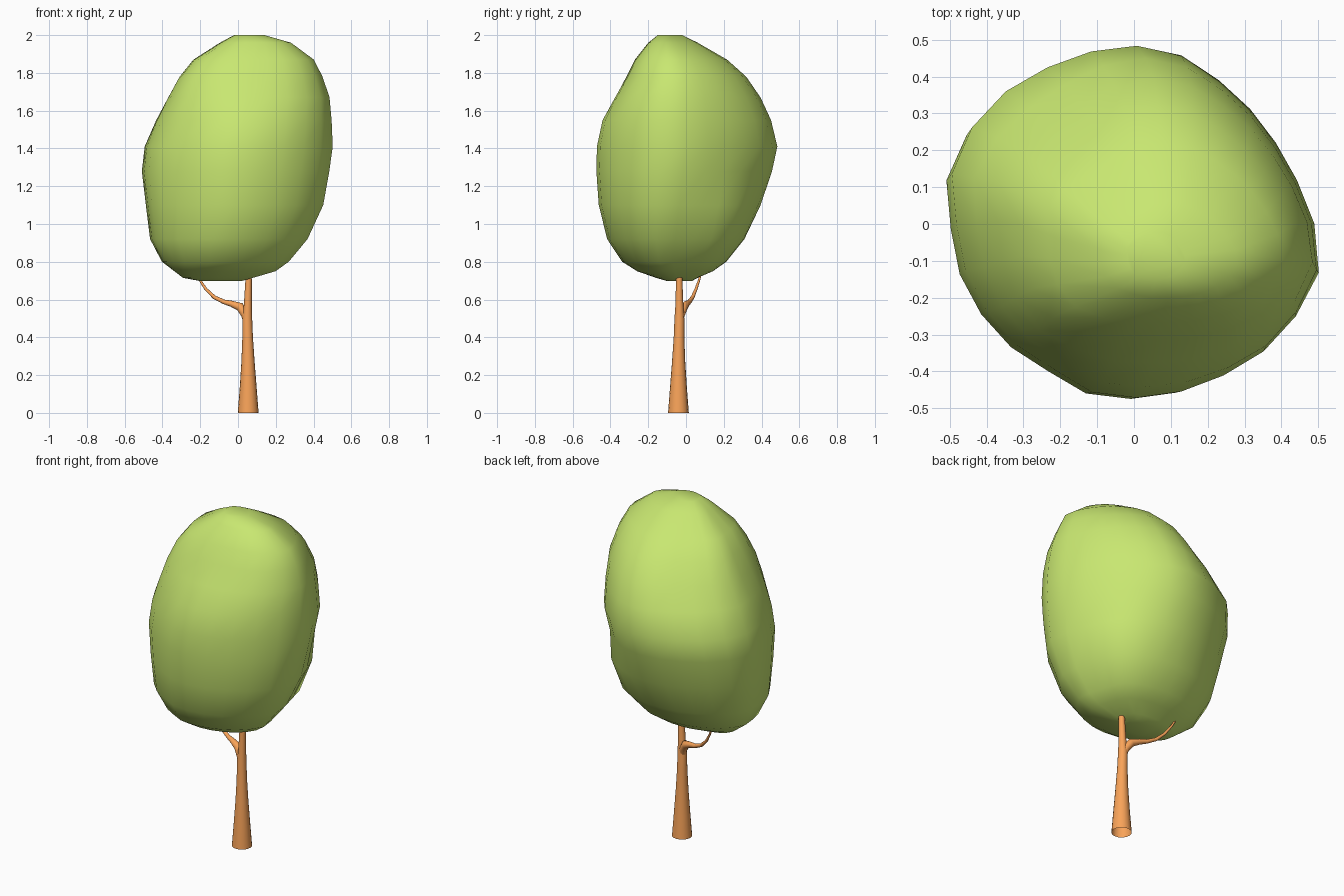
import bpy, bmesh, math
from mathutils import Vector

if "Cube" in bpy.data.objects:
    bpy.data.objects.remove(bpy.data.objects["Cube"])


def loft(name, rings, color, angle, cap_start=True):
    """Skin a list of equal-length point rings, cap the ends, smooth shade."""
    bm = bmesh.new()
    vs = [[bm.verts.new(p) for p in ring] for ring in rings]
    n = len(vs[0])
    for a, b in zip(vs, vs[1:]):
        for i in range(n):
            j = (i + 1) % n
            bm.faces.new((a[i], a[j], b[j], b[i]))
    if cap_start:
        bm.faces.new(vs[0][::-1])
    bm.faces.new(vs[-1])
    bmesh.ops.recalc_face_normals(bm, faces=bm.faces)
    me = bpy.data.meshes.new(name)
    bm.to_mesh(me)
    bm.free()
    ob = bpy.data.objects.new(name, me)
    bpy.context.collection.objects.link(ob)
    me.materials.append(color)
    bpy.ops.object.select_all(action='DESELECT')
    ob.select_set(True)
    bpy.context.view_layer.objects.active = ob
    bpy.ops.object.shade_smooth_by_angle(angle=math.radians(angle))
    return ob


def tube(name, path, color, sides=16):
    """Tapered tube along (x, y, z, radius) points, open at its start."""
    pts = [Vector(p[:3]) for p in path]
    rings = []
    for i, p in enumerate(pts):
        t = (pts[min(i + 1, len(pts) - 1)] - pts[max(i - 1, 0)]).normalized()
        if p.z == 0:
            t = Vector((0, 0, 1))
        u = Vector((0, 1, 0)).cross(t).normalized()
        v = t.cross(u)
        ring = []
        for k in range(sides):
            a = math.tau * k / sides
            ring.append(p + path[i][3] * (u * math.cos(a) + v * math.sin(a)))
        rings.append(ring)
    return loft(name, rings, color, 60, cap_start=False)


def material(name, rgb):
    m = bpy.data.materials.new(name)
    m.diffuse_color = (*rgb, 1)
    m.use_nodes = True
    m.node_tree.nodes["Principled BSDF"].inputs["Base Color"].default_value = m.diffuse_color
    return m


def bump(z, z0, width):
    """Smooth hill of height 1 around z0."""
    return max(0, 1 - ((z - z0) / width) ** 2)


leaf = material("leaf_green", (0.58, 0.80, 0.165))
bark = material("bark_orange", (0.95, 0.37, 0.10))

# Crown: plan outline radius every 15 degrees from +x
plan = [.487, .455, .44, .44, .45, .473, .483, .484, .49, .508, .522, .525,
        .495, .487, .475, .466, .457, .475, .474, .473, .477, .492, .504, .517]
# Crown levels: z, left, right, front, back
levels = [
    (0.698, -.20, .02, -.10, .03),
    (0.715, -.29, .08, -.16, .06),
    (0.75, -.335, .20, -.26, .14),
    (0.80, -.40, .27, -.34, .21),
    (0.92, -.462, .37, -.42, .305),
    (1.10, -.484, .454, -.465, .39),
    (1.28, -.505, .487, -.478, .45),
    (1.41, -.49, .505, -.475, .478),
    (1.55, -.435, .497, -.445, .445),
    (1.67, -.375, .483, -.378, .39),
    (1.78, -.315, .445, -.316, .315),
    (1.87, -.24, .40, -.27, .215),
    (1.96, -.095, .28, -.20, .06),
    (2.00, -.02, .14, -.15, -.02),
]
# Diagonal swellings: direction in degrees, amount, height, half width
swells = [(45, .065, .93, .27), (225, .05, 1.77, .25),
          (135, -.045, 1.72, .26), (315, .022, 1.75, .25)]
rings = []
for z, xl, xr, yf, yb in levels:
    ring = []
    for k, r in enumerate(plan):
        a = math.radians(15 * k)
        d = sum(amt * bump(z, z0, w) * max(0, math.cos(a - math.radians(deg))) ** 5
                * abs(math.sin(2 * a)) for deg, amt, z0, w in swells)
        ring.append(((xl + xr) / 2 + math.cos(a) * (r * (xr - xl) / 1.006 + d),
                     (yf + yb) / 2 + math.sin(a) * (r * (yb - yf) / 0.955 + d), z))
    rings.append(ring)
loft("crown", rings, leaf, 80)

# Trunk, running up into the crown
tube("trunk", [(.054, -.040, 0, .055), (.054, -.040, .13, .045),
               (.053, -.039, .27, .035), (.051, -.037, .40, .028),
               (.049, -.035, .50, .026), (.052, -.035, .57, .021),
               (.056, -.036, .70, .017), (.058, -.036, .82, .013)], bark)

# Side branch forking left and back
tube("branch", [(.050, -.036, .465, .016), (.038, -.028, .52, .022),
                (.010, -.012, .562, .023), (-.035, .004, .578, .016),
                (-.075, .018, .588, .012), (-.125, .035, .612, .010),
                (-.170, .053, .655, .008), (-.203, .070, .705, .006),
                (-.225, .082, .75, .005)], bark, 12)
